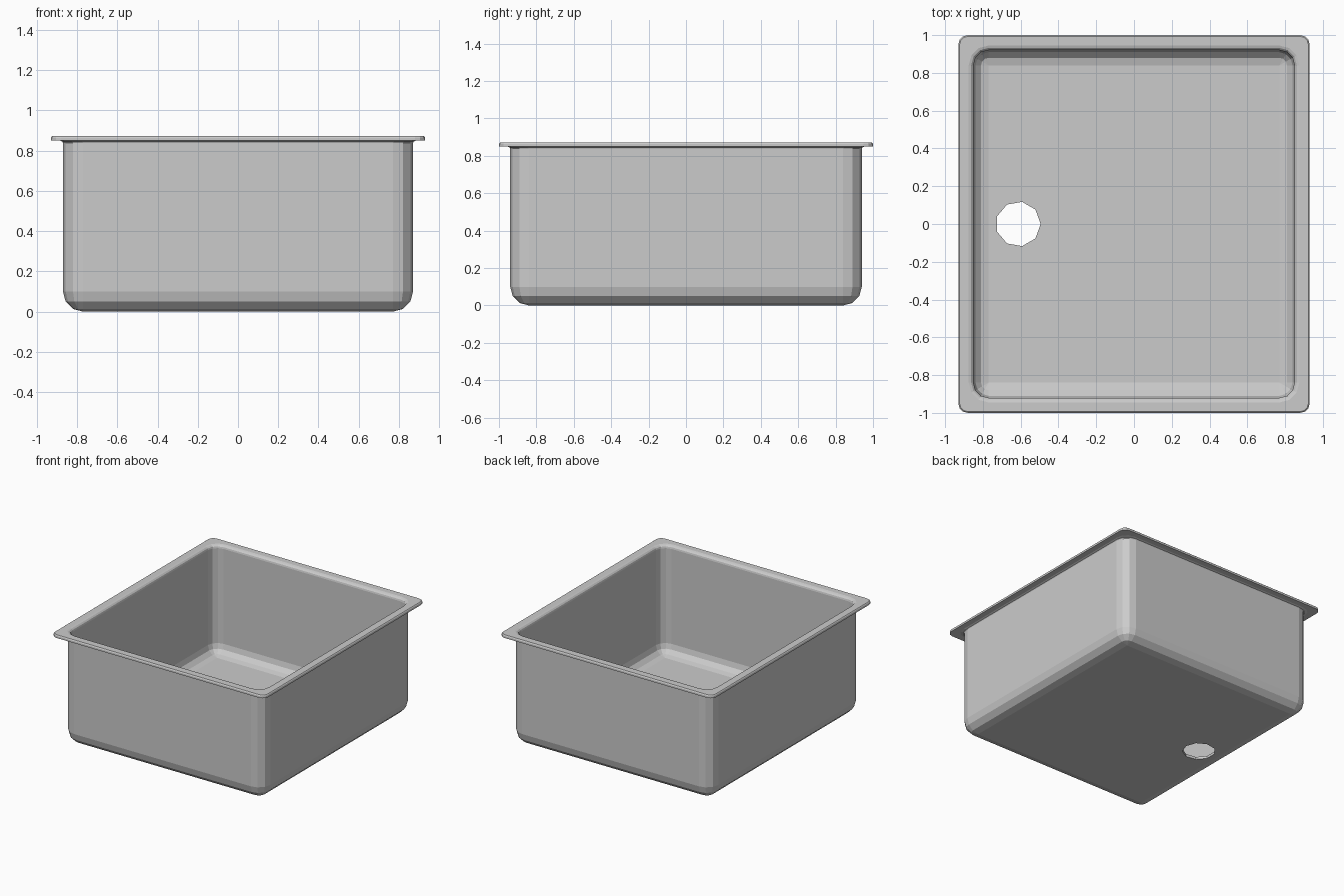
import bpy, bmesh
from math import sin, cos, pi, radians

if "Cube" in bpy.data.objects:
    bpy.data.objects.remove(bpy.data.objects["Cube"])

HX, HY = 0.93, 1.0      # half size of the rim
SEG = 3                 # facets per rounded corner
bm = bmesh.new()


def ring(inset, rad, z):
    """Rounded rectangle of vertices, inset from the rim outline."""
    a, b = HX - inset - rad, HY - inset - rad
    verts = []
    for q, (sx, sy) in enumerate([(1, 1), (-1, 1), (-1, -1), (1, -1)]):
        for i in range(SEG + 1):
            t = (q + i / SEG) * pi / 2
            verts.append(bm.verts.new((sx * a + rad * cos(t), sy * b + rad * sin(t), z)))
    return verts


def arc(inset, rad, z, r):
    """Profile points of the rounded edge between wall and floor, floor first."""
    pts = []
    for i in range(SEG, -1, -1):
        d = r * (1 - cos(i * pi / 2 / SEG))
        pts.append((inset + d, max(rad - d, 0.0005), z + r - r * sin(i * pi / 2 / SEG)))
    return pts


# section from the underside, up the outer wall, over the rim, down to the inner floor
profile = arc(0.06, 0.1, 0.0, 0.1)
profile += [(0.06, 0.10, 0.838), (0.057, 0.097, 0.845), (0.045, 0.085, 0.85),
            (0.0, 0.05, 0.85), (0.0, 0.05, 0.863), (0.002, 0.048, 0.868),
            (0.007, 0.043, 0.872), (0.055, 0.105, 0.872), (0.068, 0.092, 0.868),
            (0.077, 0.083, 0.859), (0.08, 0.08, 0.847)]
profile += arc(0.08, 0.08, 0.02, 0.08)[::-1]


def bridge(a, b):
    n = len(a)
    for i in range(n):
        j = (i + 1) % n
        bm.faces.new((a[i], a[j], b[j], b[i]))


rings = [ring(*p) for p in profile]
for lo, hi in zip(rings, rings[1:]):
    bridge(lo, hi)

# nine-sided drain hole through the floor
holes = [[bm.verts.new((-0.613 + 0.119 * cos(radians(40 * i)), 0.119 * sin(radians(40 * i)), z))
          for i in range(9)] for z in (0.0, 0.02)]
bridge(holes[1], holes[0])


def loop_edges(vs):
    return [bm.edges.get((vs[i], vs[(i + 1) % len(vs)])) for i in range(len(vs))]


# floor skins around the drain
for outer, hole in ((rings[0], holes[0]), (rings[-1], holes[1])):
    bmesh.ops.triangle_fill(bm, use_beauty=True, use_dissolve=False,
                            edges=loop_edges(outer) + loop_edges(hole))

bmesh.ops.remove_doubles(bm, verts=bm.verts[:], dist=0.0015)
bmesh.ops.recalc_face_normals(bm, faces=bm.faces[:])
mesh = bpy.data.meshes.new("sink_basin")
bm.to_mesh(mesh)
bm.free()
basin = bpy.data.objects.new("sink_basin", mesh)
bpy.context.collection.objects.link(basin)
